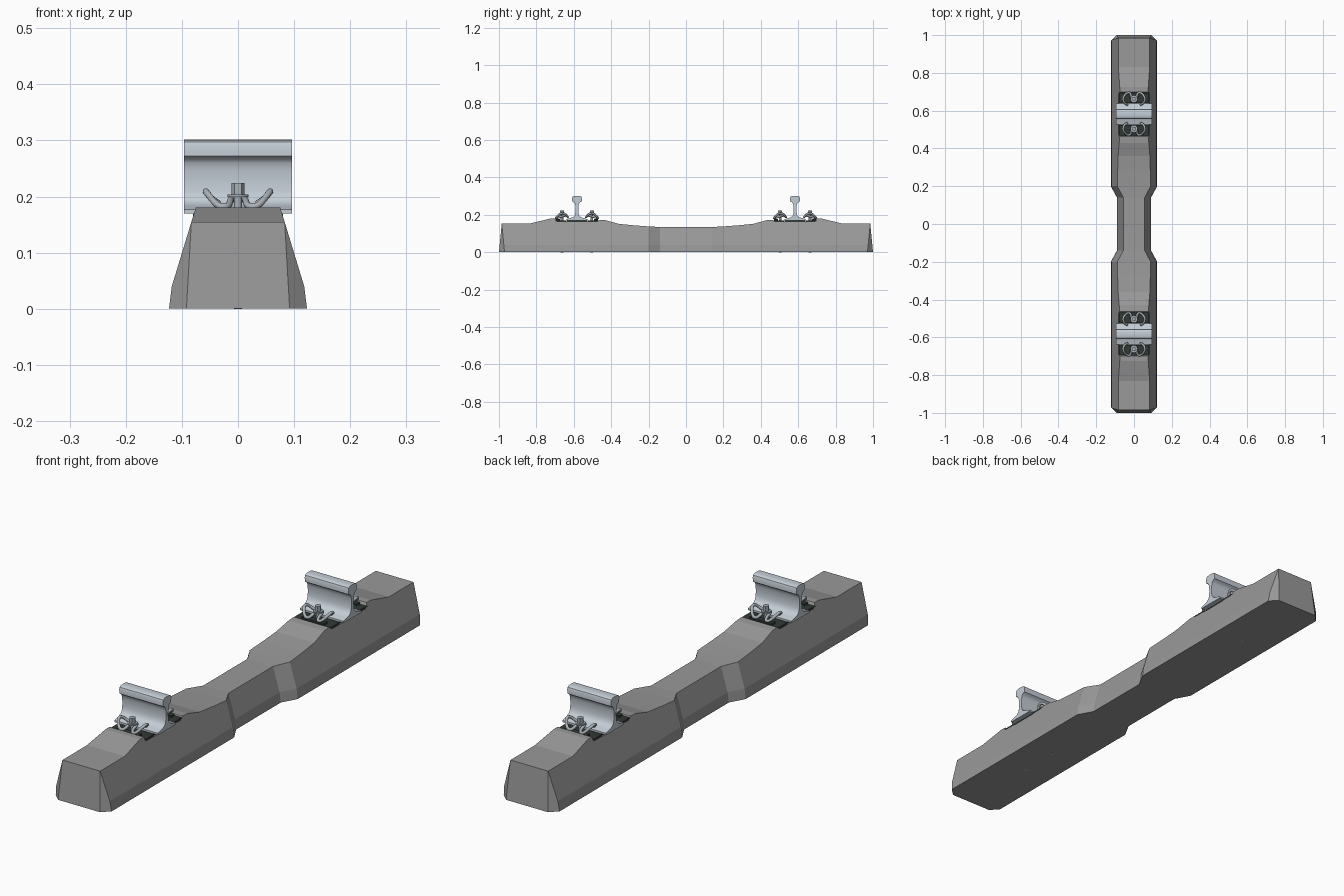
import bpy
import bmesh
import math
from mathutils import Vector

cube = bpy.data.objects.get("Cube")
if cube:
    bpy.data.objects.remove(cube)


def material(name, rgb, rough=0.7):
    m = bpy.data.materials.new(name)
    m.use_nodes = True
    m.diffuse_color = (*rgb, 1)
    bsdf = m.node_tree.nodes["Principled BSDF"]
    bsdf.inputs["Base Color"].default_value = (*rgb, 1)
    bsdf.inputs["Roughness"].default_value = rough
    return m


CONCRETE = material("concrete grey", (0.32, 0.32, 0.32))
STEEL = material("rail steel", (0.55, 0.61, 0.67))
CLIP = material("clip steel", (0.40, 0.44, 0.47))
DARK = material("dark plastic", (0.03, 0.04, 0.035))


def finish(bm, name, mat, smooth=None):
    bmesh.ops.recalc_face_normals(bm, faces=bm.faces)
    me = bpy.data.meshes.new(name)
    bm.to_mesh(me)
    bm.free()
    me.materials.append(mat)
    ob = bpy.data.objects.new(name, me)
    bpy.context.collection.objects.link(ob)
    if smooth:
        shade(ob, smooth)
    return ob


def shade(ob, degrees):
    bpy.ops.object.select_all(action='DESELECT')
    ob.select_set(True)
    bpy.context.view_layer.objects.active = ob
    bpy.ops.object.shade_smooth_by_angle(angle=math.radians(degrees))


def prism(name, points, axis, start, end, mat, smooth=None):
    """Extrude a closed 2D outline along x or z."""
    def place(a, b, t):
        return (t, a, b) if axis == 'x' else (a, b, t)
    bm = bmesh.new()
    low = [bm.verts.new(place(a, b, start)) for a, b in points]
    high = [bm.verts.new(place(a, b, end)) for a, b in points]
    bm.faces.new(low)
    bm.faces.new(high)
    n = len(points)
    for i in range(n):
        j = (i + 1) % n
        bm.faces.new((low[i], low[j], high[j], high[i]))
    return finish(bm, name, mat, smooth)


def box(name, x, y0, y1, z0, z1, mat):
    return prism(name, [(y0, z0), (y1, z0), (y1, z1), (y0, z1)], 'x', -x, x, mat)


def disc(name, y, radius, sides, z0, z1, mat, smooth=None):
    pts = [(radius * math.cos(math.tau * i / sides),
            y + radius * math.sin(math.tau * i / sides)) for i in range(sides)]
    return prism(name, pts, 'z', z0, z1, mat, smooth)


# Sleeper: cross-sections along y, narrowed at the waist
def build_sleeper():
    heights = [(0.14, 0.135), (0.2, 0.138), (0.28, 0.144), (0.36, 0.152),
               (0.43, 0.171), (0.462, 0.173), (0.475, 0.162), (0.69, 0.162),
               (0.7, 0.18), (0.725, 0.18), (0.83, 0.155), (0.985, 0.155)]
    stations = [(-y, z) for y, z in reversed(heights)] + heights
    bm = bmesh.new()
    rings = []
    for y, top in stations:
        inset = 0.033 if abs(y) < 0.15 else 0
        is_end = abs(y) > 0.98
        sgn = math.copysign(1, y)
        half = [(0.123, 0.97, 0), (0.118, 0.974, 0.04),
                (0.118 - 0.304 * (top - 0.04), 0.985, top)]
        side = [(w - inset, sgn * ye if is_end else y, z) for w, ye, z in half]
        loop = side + [(-x, yy, z) for x, yy, z in reversed(side)]
        rings.append([bm.verts.new(p) for p in loop])
    for a, b in zip(rings, rings[1:]):
        for i in range(6):
            j = (i + 1) % 6
            bm.faces.new((a[i], a[j], b[j], b[i]))
    # Sloping ends with chamfered corners
    for ring, y in ((rings[0], -1), (rings[-1], 1)):
        r = bm.verts.new((0.092, y, 0))
        l = bm.verts.new((-0.092, y, 0))
        bm.faces.new((r, l, ring[3], ring[2]))
        bm.faces.new((r, ring[0], ring[1], ring[2]))
        bm.faces.new((l, ring[3], ring[4], ring[5]))
        bm.faces.new((r, ring[0], ring[5], l))
    finish(bm, "sleeper", CONCRETE)


# Rail: half profile of foot, curved web and rounded head
RAIL_HALF = [(0.056, 0.17), (0.056, 0.177), (0.035, 0.183), (0.02, 0.188),
             (0.012, 0.196), (0.008, 0.21), (0.007, 0.228), (0.008, 0.248),
             (0.011, 0.26), (0.015, 0.266), (0.026, 0.272), (0.0265, 0.29),
             (0.024, 0.297), (0.018, 0.3005), (0.008, 0.302)]


# Spring clip: half path as (x, distance from rail centre, height)
CLIP_HALF = [(0, 0.064, 0.195), (0.012, 0.065, 0.195), (0.014, 0.08, 0.193),
             (0.015, 0.1, 0.186), (0.022, 0.113, 0.181), (0.036, 0.112, 0.183),
             (0.049, 0.1, 0.198), (0.058, 0.084, 0.21), (0.056, 0.066, 0.207),
             (0.046, 0.054, 0.194), (0.034, 0.048, 0.187)]


def build_clip(name, centre, side):
    path = [(-x, v, z) for x, v, z in reversed(CLIP_HALF[1:])] + CLIP_HALF
    cu = bpy.data.curves.new(name, 'CURVE')
    cu.dimensions = '3D'
    cu.bevel_depth = 0.006
    cu.bevel_resolution = 2
    cu.use_fill_caps = True
    cu.resolution_u = 4
    sp = cu.splines.new('NURBS')
    sp.points.add(len(path) - 1)
    for p, (x, v, z) in zip(sp.points, path):
        p.co = (x, centre + side * v, z, 1)
    sp.order_u = 3
    sp.use_endpoint_u = True
    cu.materials.append(CLIP)
    ob = bpy.data.objects.new(name, cu)
    bpy.context.collection.objects.link(ob)
    bpy.ops.object.select_all(action='DESELECT')
    ob.select_set(True)
    bpy.context.view_layer.objects.active = ob
    bpy.ops.object.convert(target='MESH')
    shade(bpy.context.view_layer.objects.active, 50)


build_sleeper()

for end, centre in (("front", -0.583), ("back", 0.583)):
    outline = [(centre + v, z) for v, z in RAIL_HALF]
    outline += [(centre - v, z) for v, z in reversed(RAIL_HALF)]
    prism(end + "_rail", outline, 'x', -0.096, 0.096, STEEL, 35)
    box(end + "_rail_pad", 0.075, centre - 0.056, centre + 0.056, 0.16, 0.17, DARK)

    for side in (-1, 1):
        tag = end + ("_outer" if side * centre > 0 else "_inner")
        bolt_y = centre + side * 0.08
        y0, y1 = sorted((centre + side * 0.058, centre + side * 0.116))
        # Guide plate with a raised rib under the clip
        box(tag + "_guide_plate", 0.08, y0, y1, 0.158, 0.170, DARK)
        r0, r1 = sorted((centre + side * 0.092, centre + side * 0.112))
        box(tag + "_plate_rib", 0.05, r0, r1, 0.168, 0.177, DARK)
        build_clip(tag + "_clip", centre, side)
        # Screw with washer and square-cut head
        disc(tag + "_screw_shank", bolt_y, 0.007, 12, -0.0005, 0.2, CLIP, 40)
        disc(tag + "_washer", bolt_y, 0.019, 20, 0.199, 0.204, CLIP, 40)
        disc(tag + "_screw_head", bolt_y, 0.012, 6, 0.203, 0.224, CLIP)
